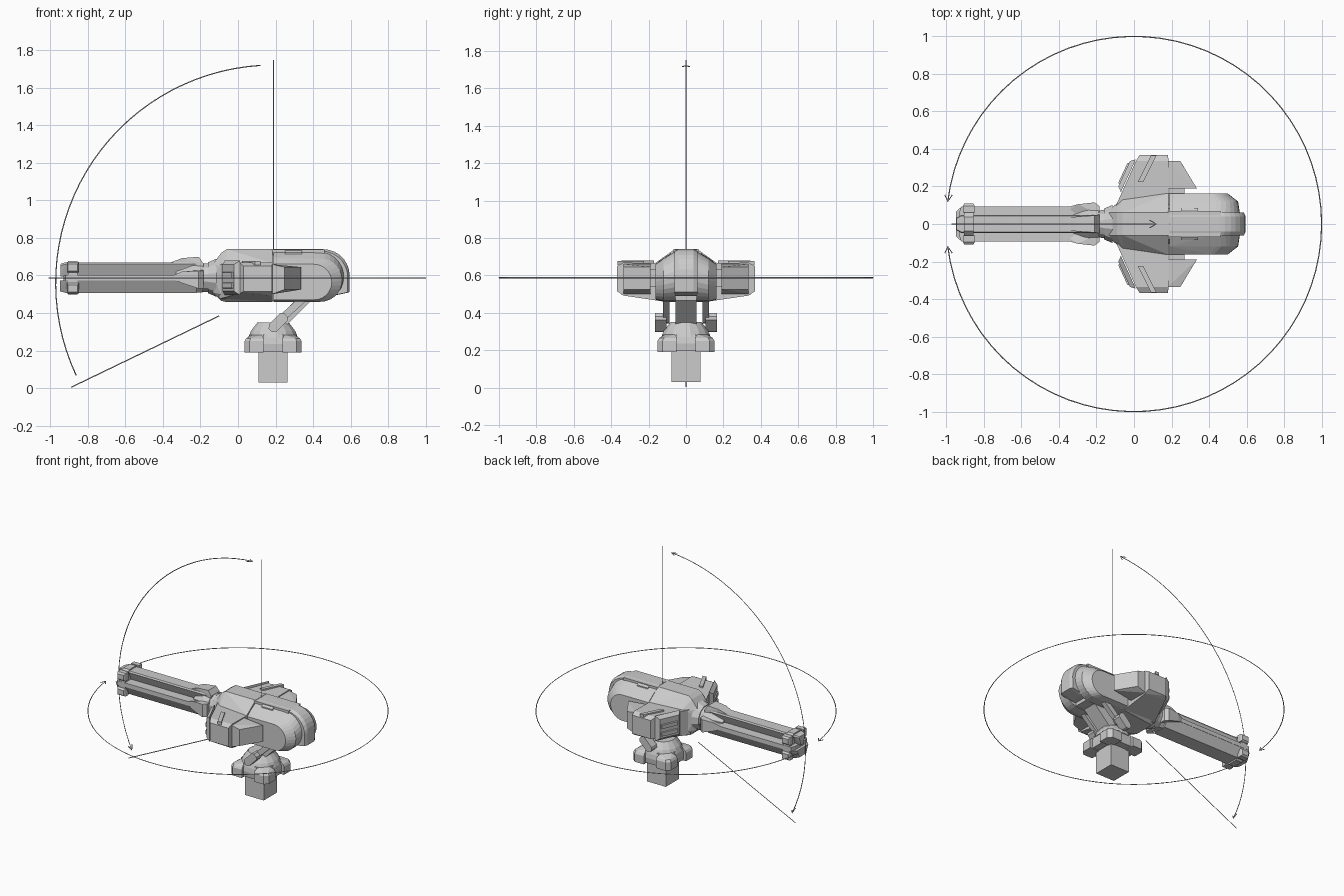
import bpy, bmesh, math
from mathutils import Vector

if "Cube" in bpy.data.objects:
    bpy.data.objects.remove(bpy.data.objects["Cube"])

grey = bpy.data.materials.new("light_grey")
grey.diffuse_color = (0.6, 0.6, 0.6, 1)
grey.use_nodes = True
grey.node_tree.nodes["Principled BSDF"].inputs["Base Color"].default_value = grey.diffuse_color


def finish(name, bm):
    bmesh.ops.recalc_face_normals(bm, faces=bm.faces)
    me = bpy.data.meshes.new(name)
    bm.to_mesh(me)
    bm.free()
    me.materials.append(grey)
    ob = bpy.data.objects.new(name, me)
    bpy.context.collection.objects.link(ob)
    return ob


def solid(name, pts, mirror=False):
    """Convex flat-faced solid around points; mirror makes a twin across y = 0."""
    for side in ((1, -1) if mirror else (1,)):
        bm = bmesh.new()
        for x, y, z in pts:
            bm.verts.new((x, y * side, z))
        r = bmesh.ops.convex_hull(bm, input=bm.verts)
        bmesh.ops.delete(bm, geom=[v for v in r["geom_interior"] if isinstance(v, bmesh.types.BMVert)], context='VERTS')
        bmesh.ops.dissolve_limit(bm, angle_limit=0.02, verts=bm.verts, edges=bm.edges)
        finish(name + ("_left" if side > 0 else "_right") * mirror, bm)


def box(x0, x1, y0, y1, z0, z1):
    return [(x, y, z) for x in (x0, x1) for y in (y0, y1) for z in (z0, z1)]


def section(x, prof):
    """Half profile (y, z) mirrored to both sides at station x."""
    return [(x, s * y, z) for y, z in prof for s in (1, -1)]


def ring(x, ry, rz, z=0.588, n=12, off=0.5):
    return [(x, ry * math.cos((i + off) * 2 * math.pi / n), z + rz * math.sin((i + off) * 2 * math.pi / n)) for i in range(n)]


def disc(r, z, n=16, cx=0.187):
    return [(cx + r * math.cos((i + .5) * 2 * math.pi / n), r * math.sin((i + .5) * 2 * math.pi / n), z) for i in range(n)]


def bar(a, b, w, y0, y1):
    """Slanted bar in the xz plane, spanning y0..y1."""
    a, b = Vector(a), Vector(b)
    d = (b - a).normalized()
    n = Vector((-d.y, d.x)) * w / 2
    c = d * w * 0.25
    return [(p.x, y, p.y) for y in (y0, y1) for p in
            (a + n, a - n, a - c * 1.5 + n * .5, a - c * 1.5 - n * .5, b + n, b - n, b + c + n * .5, b + c - n * .5)]


def wire(name, pts, r=0.003):
    cu = bpy.data.curves.new(name, 'CURVE')
    cu.dimensions = '3D'
    cu.bevel_depth = r
    cu.bevel_resolution = 0
    cu.use_fill_caps = True
    sp = cu.splines.new('POLY')
    sp.points.add(len(pts) - 1)
    for p, q in zip(sp.points, pts):
        p.co = (*q, 1)
    cu.materials.append(grey)
    ob = bpy.data.objects.new(name, cu)
    bpy.context.collection.objects.link(ob)


def arrow(name, tip, back, side):
    t, b, s = Vector(tip), Vector(back).normalized() * .035, Vector(side) * .02
    wire(name, [t + b + s, t, t + b - s])


# pedestal: square post, collar, four corner lugs, cone hub
C = 0.187
solid("post", box(C - .077, C + .077, -.077, .077, .03, .2))
solid("collar", disc(.14, .195, 8) + disc(.145, .235, 8) + disc(.135, .285, 8))
for i, sx in enumerate((1, -1)):
    P = [(a, b, z) for z in (.19, .25) for a, b in ((.05, .05), (.152, .05), (.152, .125), (.125, .152), (.05, .152))]
    P += [(a, b, .265) for a, b in ((.05, .05), (.143, .05), (.143, .12), (.12, .143), (.05, .143))]
    P += [(.06, .06, .285), (.11, .06, .285), (.06, .11, .285)]
    solid("lug_%d" % i, [(C + sx * a, b, z) for a, b, z in P], True)
solid("hub", disc(.135, .27) + disc(.12, .305) + disc(.085, .35))

# support arm: wide centre strut, side brackets and rods
solid("centre_strut", bar((.2, .32), (.38, .5), .06, -.055, .055))
solid("arm_bracket", bar((.187, .322), (.245, .38), .055, .105, .165), True)
solid("arm_rod", bar((.22, .36), (.385, .51), .038, .088, .122), True)

# main hull, lofted along x
full = [(.06, .74), (.165, .665), (.165, .5), (.12, .458)]
solid("hull_front", section(-.135, [(.06, .66), (.075, .6), (.06, .51)])
      + section(-.09, [(.06, .72), (.11, .65), (.11, .5), (.07, .465)])
      + section(-.06, [(.06, .74), (.13, .66), (.13, .49), (.09, .458)]) + section(.185, full))
solid("hull_core", box(.18, .46, -.07, .07, .465, .738))


def tail_profile(x, z, r, top):
    return [(x + r * math.sin(a), z + r * math.cos(a)) for a in [i * math.pi / 14 for i in range(top + 1)]]


# rounded tail spine and the two cheeks beside it
spine = tail_profile(.455, .6, .14, 7) + [(.593, .51), (.5, .49), (.19, .49), (.19, .74)]
solid("tail_spine", [(x, y, z) for y in (-.04, .04) for x, z in spine]
      + [(x - (.01 if x > .4 else 0), y, z - (.01 if z > .6 else 0)) for y in (-.062, .062) for x, z in spine])
inner = [(x, .055, z) for x, z in tail_profile(.43, .595, .135, 14)] + [(.19, .055, .73), (.19, .055, .46)]
mid = [(x, .12, z) for x, z in tail_profile(.44, .575, .115, 14)] + [(.19, .12, .695), (.19, .12, .46)]
outer = [(x, .162, z) for x, z in tail_profile(.405, .565, .095, 14)] + [(.19, .162, .66), (.19, .162, .47)]
solid("cheek", inner + mid + outer, True)
solid("top_vent", [(x, y, z) for x in (.25, .34) for y, z in ((.068, .734), (.085, .722), (.068, .724), (.085, .712))], True)

# side pods with swept leading edge, and a raised plate along that edge
solid("side_pod", [(-.1, .09, .66), (-.1, .09, .475), (.185, .12, .665), (.185, .12, .46),
                   (.01, .335, .668), (.01, .335, .505), (.185, .335, .668), (.185, .335, .492),
                   (.03, .368, .65), (.03, .368, .515), (.18, .368, .65), (.18, .368, .515)], True)


def edge_slab(a, b, out, z0, z1):
    """Plate lying on the vertical face above the line a-b, pushed outwards."""
    a, b = Vector(a), Vector(b)
    d = (b - a).normalized()
    n = Vector((d.y, -d.x)) * out
    if n.x * out < 0 and out > 0 and a.x < b.x and a.x < 0.1:
        n = n
    m = (z1 - z0) * .12
    base = [(p.x, p.y, z) for p in (a, b) for z in (z0, z1)]
    top = [((p + n).x, (p + n).y, z) for p in (a + d * m, b - d * m) for z in (z0 + m, z1 - m)]
    return base + top


solid("pod_front_armour", edge_slab((.01, .345), (-.07, .17), .025, .495, .68), True)
for z in (.53, .585):
    solid("pod_front_vent", edge_slab((-.022, .325), (-.075, .21), .012, z, z + .035), True)
solid("pod_top_rail", [(x + dx, y, z) for x, y in ((.02, .225), (.09, .365)) for dx in (0, .03) for z in (.655, .676)], True)

# rear wings with vents on their slanted rear face
wing = ((.18, .19), (.18, .335), (.247, .335), (.335, .19))
solid("rear_wing", [(x, y, z) for x, y in wing for z in (.525, .645)]
      + [(.18, y, z) for y in (.19, .335) for z in (.5, .66)], True)
for z in (.54, .592):
    solid("rear_vent", edge_slab((.325, .206), (.257, .319), -.006, z, z + .038), True)
solid("wing_root", box(.19, .27, .1, .2, .54, .63), True)

# barrel root: neck, flared sleeve and cheek fins
solid("neck_flange", ring(-.16, .085, .085) + ring(-.115, .105, .105))
solid("neck", ring(-.23, .07, .075) + ring(-.14, .08, .08))
solid("sleeve", ring(-.24, .085, .085, n=8) + ring(-.19, .085, .085, n=8) + ring(-.33, .05, .05, n=8))
solid("sleeve_fin", [(-.37, .085, .59), (-.3, .105, .62), (-.21, .115, .625), (-.185, .095, .625), (-.3, .105, .56),
                     (-.21, .115, .53), (-.185, .095, .53), (-.37, .06, .59), (-.185, .05, .63), (-.185, .05, .53)], True)
solid("sleeve_top", [(x, s * y, z) for s in (1, -1) for x, y, z in
                     ((-.37, .03, .665), (-.3, .04, .692), (-.21, .045, .7), (-.185, .05, .665), (-.37, .03, .64), (-.185, .05, .62))])

# barrel: narrow-waisted top rail, wide middle rail, tapered keel
x0, x1 = -.92, -.22
for name, prof, nose in (("top_rail", [(.02, .595), (.048, .66), (.042, .67)], -.945),
                         ("middle_rail", [(.094, .572), (.094, .602)], -.93),
                         ("keel", [(.092, .572), (.055, .508)], -.95)):
    tip = [(y * .7, .59 + (z - .59) * .9) for y, z in prof]
    solid(name, section(x1, prof) + section(x0, prof) + section(nose, tip))

# muzzle collar with corner clamps
solid("muzzle_collar", ring(-.905, .1, .098, n=8) + ring(-.855, .1, .098, n=8))
for nm, z0, z1 in (("upper_clamp", .615, .672), ("lower_clamp", .503, .56)):
    solid(nm, box(-.912, -.848, .06, .095, z0, z1) + box(-.905, -.855, .06, .108, z0 + .01, z1 - .01), True)

# motion guides: traverse circle, elevation arc, limit lines
Z = .587
a0 = math.asin(.12)
circ = [math.pi - a0 - (2 * math.pi - 2 * a0) * i / 72 for i in range(73)]
wire("traverse_circle", [(math.cos(a), math.sin(a), Z) for a in circ])
for s in (1, -1):
    arrow("traverse_arrow", (-.993, s * .12, Z), (.12, s, 0), (1, 0, 0))
R, ex, ez = 1.162, .19, .56
arc = [math.radians(93.5 + 111.5 * i / 32) for i in range(33)]
pts = [(ex + R * math.cos(a), 0, ez + R * math.sin(a)) for a in arc]
wire("elevation_arc", pts)
arrow("elevation_arrow_top", pts[0], Vector(pts[1]) - Vector(pts[0]), (0, 1, 0))
arrow("elevation_arrow_bottom", pts[-1], Vector(pts[-2]) - Vector(pts[-1]), (0, 1, 0))
wire("upper_limit_line", [(.19, 0, .73), (.19, 0, 1.75)])
wire("lower_limit_line", [(-.1, 0, .385), (-.89, 0, .004)])
